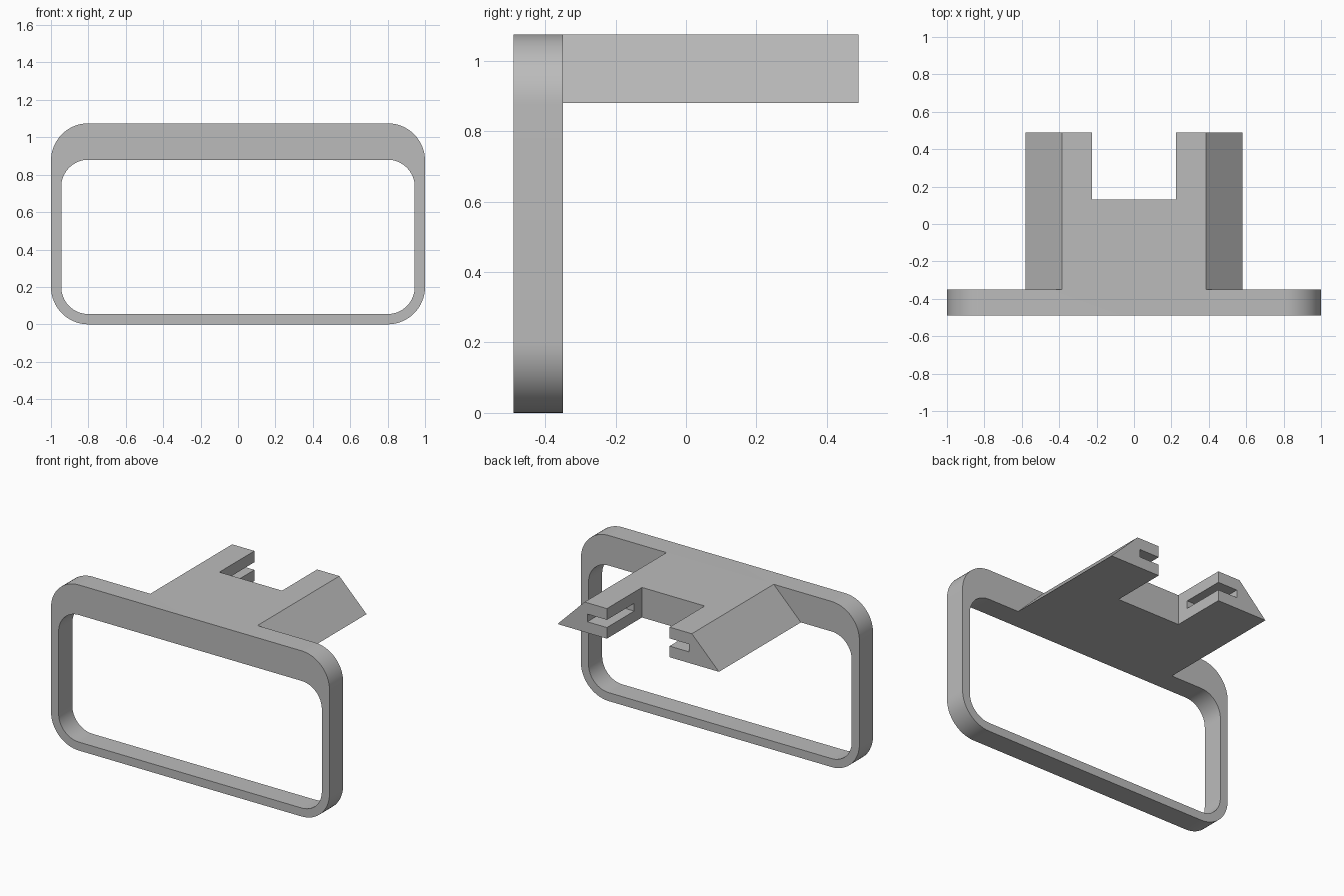
import bpy, bmesh, math
from mathutils import Vector

cube = bpy.data.objects.get("Cube")
if cube:
    bpy.data.objects.remove(cube, do_unlink=True)

GREY = (0.5, 0.5, 0.5, 1)
grey = bpy.data.materials.new("plain grey")
grey.use_nodes = True
grey.diffuse_color = GREY
grey.node_tree.nodes["Principled BSDF"].inputs["Base Color"].default_value = GREY

FRONT, FRAME_BACK, BACK = -0.49, -0.35, 0.49
TOP, BAR_BOTTOM = 1.075, 0.88


def make_object(name, bm):
    bmesh.ops.recalc_face_normals(bm, faces=bm.faces)
    mesh = bpy.data.meshes.new(name)
    bm.to_mesh(mesh)
    bm.free()
    mesh.materials.append(grey)
    obj = bpy.data.objects.new(name, mesh)
    bpy.context.collection.objects.link(obj)
    return obj


def rounded_rect(half_x, z0, z1, radius, steps=16):
    """Counter-clockwise (x, z) outline with round corners."""
    corners = [(half_x - radius, z1 - radius), (radius - half_x, z1 - radius),
               (radius - half_x, z0 + radius), (half_x - radius, z0 + radius)]
    return [(cx + radius * math.cos(a), cz + radius * math.sin(a))
            for q, (cx, cz) in enumerate(corners)
            for a in [(q + i / steps) * math.pi / 2 for i in range(steps + 1)]]


def extrude_profile(name, points, offset):
    """Extrude a flat outline by an offset vector."""
    bm = bmesh.new()
    face = bm.faces.new([bm.verts.new(p) for p in points])
    out = bmesh.ops.extrude_face_region(bm, geom=[face])["geom"]
    bmesh.ops.translate(bm, vec=Vector(offset),
                        verts=[g for g in out if isinstance(g, bmesh.types.BMVert)])
    return make_object(name, bm)


def box(name, x0, x1, y0, y1, z0, z1):
    outline = [(x0, y0, z0), (x1, y0, z0), (x1, y1, z0), (x0, y1, z0)]
    return extrude_profile(name, outline, (0, 0, z1 - z0))


def combine(target, other, operation):
    mod = target.modifiers.new(operation, "BOOLEAN")
    mod.operation, mod.solver, mod.object = operation, "EXACT", other
    bpy.context.view_layer.objects.active = target
    bpy.ops.object.modifier_apply(modifier=mod.name)
    bpy.data.objects.remove(other, do_unlink=True)


# Rounded ring with a deep top bar
bm = bmesh.new()
outer = rounded_rect(1, 0, TOP, 0.2)
inner = rounded_rect(0.945, 0.055, BAR_BOTTOM, 0.145)
loops = [[bm.verts.new((x, y, z)) for x, z in outline]
         for outline, y in ((outer, FRONT), (outer, FRAME_BACK),
                            (inner, FRAME_BACK), (inner, FRONT))]
for k in range(4):
    a, b = loops[k], loops[(k + 1) % 4]
    for i in range(len(a)):
        j = (i + 1) % len(a)
        bm.faces.new((a[i], a[j], b[j], b[i]))
frame = make_object("ring_frame_with_bracket", bm)

# Dovetail bracket with sloped sides, running back from the top bar
bracket = extrude_profile(
    "bracket",
    [(-0.58, FRAME_BACK, BAR_BOTTOM), (0.58, FRAME_BACK, BAR_BOTTOM),
     (0.385, FRAME_BACK, TOP), (-0.385, FRAME_BACK, TOP)],
    (0, BACK - FRAME_BACK, 0))

# Rear notch, and the slot cut into the inner side of both arms
combine(bracket, box("notch_cutter", -0.225, 0.225, 0.13, 0.6, 0.8, 1.2), "DIFFERENCE")
combine(bracket, box("slot_cutter", -0.365, 0.365, 0.21, 0.6, 0.952, 1.002), "DIFFERENCE")

# Join into one solid and merge flat neighbours
combine(frame, bracket, "UNION")
bm = bmesh.new()
bm.from_mesh(frame.data)
bmesh.ops.remove_doubles(bm, verts=bm.verts, dist=0.0001)
bmesh.ops.dissolve_limit(bm, angle_limit=math.radians(0.5), verts=bm.verts, edges=bm.edges)
bm.to_mesh(frame.data)
bm.free()

bpy.ops.object.select_all(action="DESELECT")
frame.select_set(True)
bpy.context.view_layer.objects.active = frame
bpy.ops.object.shade_smooth_by_angle(angle=math.radians(30))
